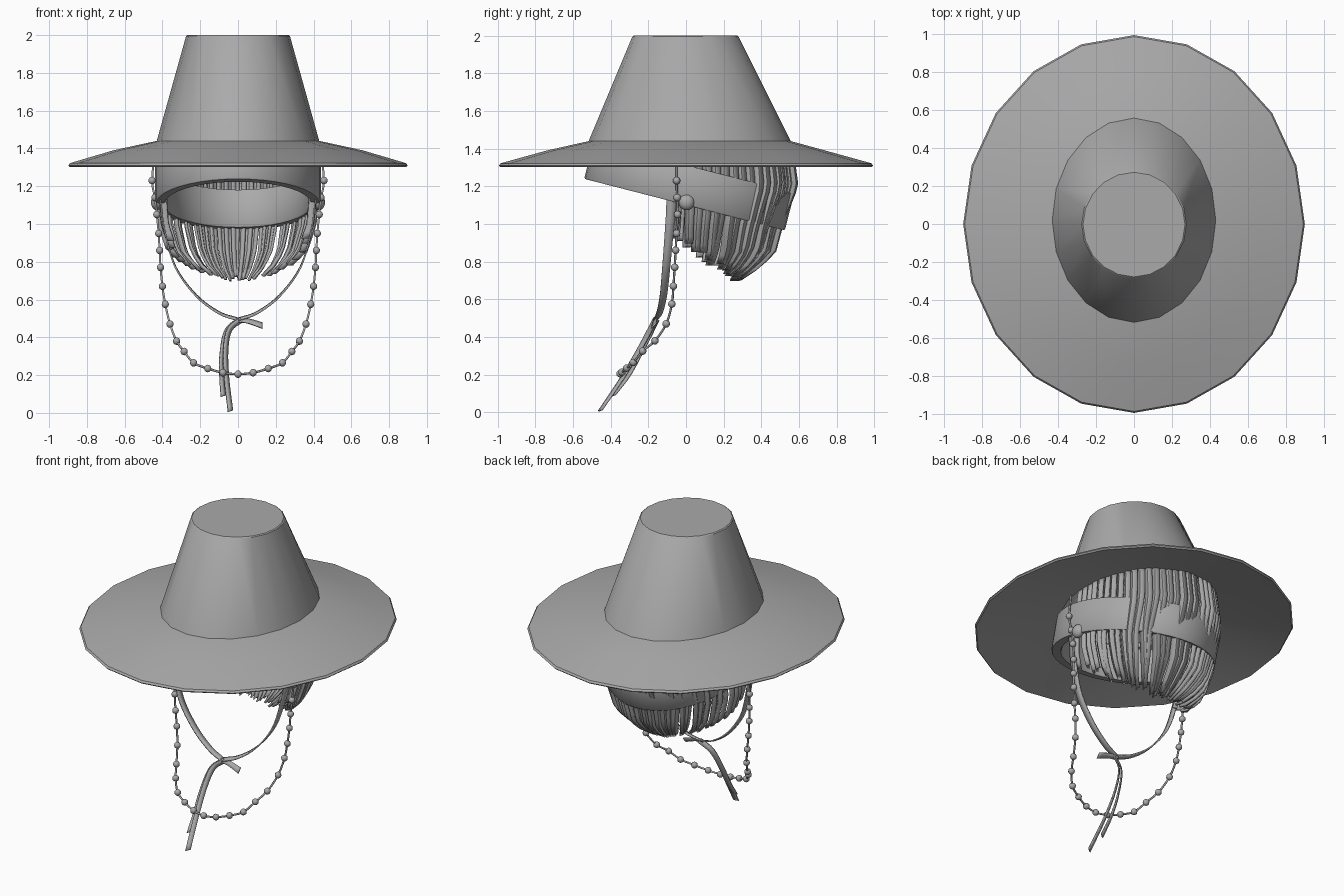
import bpy, bmesh, math, random
from mathutils import Vector, Matrix

random.seed(4)
if "Cube" in bpy.data.objects:
    bpy.data.objects.remove(bpy.data.objects["Cube"])

grey = bpy.data.materials.new("plain grey")
grey.use_nodes = True
grey.diffuse_color = (0.4, 0.4, 0.4, 1)
grey.node_tree.nodes["Principled BSDF"].inputs["Base Color"].default_value = (0.4, 0.4, 0.4, 1)


def finish(bm, name, angle=35, solid=0, recalc=True):
    """Turn a bmesh into a shaded object."""
    if recalc:
        bmesh.ops.recalc_face_normals(bm, faces=bm.faces)
    mesh = bpy.data.meshes.new(name)
    bm.to_mesh(mesh)
    bm.free()
    mesh.materials.append(grey)
    ob = bpy.data.objects.new(name, mesh)
    bpy.context.collection.objects.link(ob)
    if solid:
        mod = ob.modifiers.new("thickness", 'SOLIDIFY')
        mod.thickness = solid
    bpy.ops.object.select_all(action='DESELECT')
    ob.select_set(True)
    bpy.context.view_layer.objects.active = ob
    bpy.ops.object.shade_smooth_by_angle(angle=math.radians(angle))
    return ob


def loft(bm, rings, sides, closed=False):
    """Bridge elliptical rings given as (rx, ry, centre y, z)."""
    loops = []
    for rx, ry, cy, z in rings:
        loops.append([bm.verts.new((rx * math.sin(a), cy + ry * math.cos(a), z))
                      for a in (2 * math.pi * i / sides for i in range(sides))])
    pairs = list(zip(loops, loops[1:])) + ([(loops[-1], loops[0])] if closed else [])
    for a, b in pairs:
        for i in range(sides):
            j = (i + 1) % sides
            bm.faces.new((a[i], a[j], b[j], b[i]))
    return loops


def spline(points, steps=5):
    """Smooth path through the points."""
    p = [Vector(q) for q in points]
    p = [2 * p[0] - p[1]] + p + [2 * p[-1] - p[-2]]
    out = []
    for a, b, c, d in zip(p, p[1:], p[2:], p[3:]):
        for k in range(steps):
            t = k / steps
            out.append(0.5 * (2 * b + (c - a) * t + (2 * a - 5 * b + 4 * c - d) * t * t
                              + (3 * b - a - 3 * c + d) * t ** 3))
    return out + [p[-2]]


def lerp_table(table, z):
    """Interpolate rows (z, value, value...) sorted from high z to low z."""
    for a, b in zip(table, table[1:]):
        if z >= b[0]:
            t = (z - a[0]) / (b[0] - a[0])
            return [u + (v - u) * t for u, v in zip(a[1:], b[1:])]
    return table[-1][1:]


def ribbon(name, points, wide_start, wide_end):
    """Flat band along a path, its width vector blending from start to end."""
    bm = bmesh.new()
    path = spline(points)
    rows = []
    for i, p in enumerate(path):
        w = Vector(wide_start).lerp(Vector(wide_end), i / (len(path) - 1)) / 2
        rows.append((bm.verts.new(p - w), bm.verts.new(p + w)))
    for a, b in zip(rows, rows[1:]):
        bm.faces.new((a[0], a[1], b[1], b[0]))
    ob = finish(bm, name, 40, 0.008)
    ob.modifiers["thickness"].offset = 0
    return ob


# Hat crown: tapered, closed flat top, hollow inside
bm = bmesh.new()
loops = loft(bm, [(0.40, 0.50, 0.02, 1.42), (0.43, 0.537, 0.02, 1.44), (0.275, 0.282, -0.003, 1.995),
                  (0.268, 0.275, -0.003, 2.0)], 20)
bm.faces.new(loops[-1])
finish(bm, "hat_crown")

# Hat brim: sloping disc with a thin rim
bm = bmesh.new()
loft(bm, [(0.40, 0.50, 0.02, 1.445), (0.43, 0.537, 0.02, 1.44), (0.66, 0.74, 0, 1.39),
          (0.89, 0.985, 0, 1.322), (0.898, 0.993, 0, 1.31), (0.89, 0.985, 0, 1.302),
          (0.66, 0.74, 0, 1.365), (0.40, 0.50, 0.02, 1.415)], 20, True)
finish(bm, "hat_brim")

# Tilted head band
bm = bmesh.new()
loft(bm, [(0.435, 0.545, 0, 0), (0.44, 0.55, 0, 0.008), (0.44, 0.55, 0, 0.197), (0.435, 0.545, 0, 0.205),
          (0.39, 0.485, 0, 0.205), (0.385, 0.48, 0, 0.197), (0.385, 0.48, 0, 0.008),
          (0.39, 0.485, 0, 0)], 40, True)
bm.transform(Matrix.Translation((0, -0.008, 1.103)) @ Matrix.Rotation(math.radians(-14.4), 4, 'X'))
finish(bm, "head_band")

# Hair: overlapping strands round the back of the head, curling in at the nape
HAIR = [(1.42, 0.38, 0.49), (1.2, 0.405, 0.52), (1.0, 0.395, 0.44), (0.85, 0.345, 0.40),
        (0.77, 0.27, 0.32), (0.69, 0.14, 0.20)]
bm = bmesh.new()
strands, rows = 38, 14
span = math.radians(102)
for s in range(strands):
    u0 = -span + 2 * span * s / strands
    u1 = u0 + 2 * span / strands * 1.25
    mid = abs(u0 + u1) / 2 / span
    low = 0.695 + 0.23 * mid ** 3 + random.uniform(0, 0.025)
    lift = random.uniform(0.0, 0.02)
    side = 1 if u0 + u1 > 0 else -1
    wave = random.uniform(-0.05, 0.05)
    grid = []
    for r in range(rows + 1):
        t = r / rows
        z = 1.42 + (low - 1.42) * t
        rx, ry = lerp_table(HAIR, z)
        row = []
        for k in range(3):
            u = u0 + (u1 - u0) * k / 2 + wave * t * t + side * 0.14 * mid * max(0, t - 0.6)
            puff = lift + (0.012, 0.016, -0.014)[k] * side ** (k != 1)
            row.append(bm.verts.new(((rx + puff) * math.sin(u), 0.05 + (ry + puff) * math.cos(u), z)))
        grid.append(row)
    for a, b in zip(grid, grid[1:]):
        for k in range(2):
            bm.faces.new((a[k], b[k], b[k + 1], a[k + 1]))
bmesh.ops.reverse_faces(bm, faces=bm.faces)
finish(bm, "hair", 40, 0.014, False)

# Chin ribbon, with its two long tails and short loop end
half = [(0.415, -0.075, 1.22), (0.405, -0.08, 1.08), (0.385, -0.09, 0.95), (0.33, -0.105, 0.77),
        (0.22, -0.12, 0.62), (0.1, -0.14, 0.53), (0, -0.16, 0.495)]
for name, sx in (("left", 1), ("right", -1)):
    ribbon(name + "_chin_ribbon", [(x * sx, y, z) for x, y, z in half], (0, 0.055, 0), (0, 0.03, 0.012))
ribbon("ribbon_short_end", [(-0.01, -0.16, 0.49), (0.05, -0.165, 0.487), (0.13, -0.17, 0.462)],
       (0, 0.02, 0.015), (0, 0.025, 0.03))
ribbon("ribbon_long_tail", [(0.02, -0.16, 0.495), (-0.045, -0.19, 0.44), (-0.065, -0.25, 0.33),
                            (-0.06, -0.34, 0.18), (-0.04, -0.455, 0.01)], (0.02, 0.02, -0.02), (0.025, 0.02, 0.008))
ribbon("ribbon_second_tail", [(0.01, -0.155, 0.495), (-0.06, -0.185, 0.43), (-0.085, -0.25, 0.3),
                              (-0.085, -0.31, 0.19), (-0.078, -0.385, 0.09)], (0.02, 0.02, -0.02), (0.025, 0.02, 0.008))

# Bead string: mirrored bead positions on a thin cord
beads = [(0.455, -0.05, 1.23), (0.44, -0.047, 1.14), (0.43, -0.045, 1.05), (0.42, -0.05, 0.95),
         (0.415, -0.055, 0.86), (0.41, -0.06, 0.77), (0.4, -0.067, 0.67), (0.385, -0.075, 0.575),
         (0.36, -0.105, 0.47), (0.325, -0.165, 0.38), (0.285, -0.23, 0.325), (0.235, -0.28, 0.265),
         (0.16, -0.315, 0.235), (0.08, -0.34, 0.213), (0, -0.35, 0.205)]
chain = beads + [(-x, y, z) for x, y, z in reversed(beads[:-1])]
bm = bmesh.new()
for p in chain:
    bmesh.ops.create_uvsphere(bm, u_segments=10, v_segments=8, radius=0.02, matrix=Matrix.Translation(p))
finish(bm, "beads", 60)

curve = bpy.data.curves.new("bead_cord", 'CURVE')
curve.dimensions = '3D'
curve.bevel_depth = 0.006
curve.bevel_resolution = 1
curve.materials.append(grey)
path = spline([(0.44, -0.05, 1.38)] + chain + [(-0.44, -0.05, 1.38)], 3)
line = curve.splines.new('POLY')
line.points.add(len(path) - 1)
for point, p in zip(line.points, path):
    point.co = (*p, 1)
bpy.context.collection.objects.link(bpy.data.objects.new("bead_cord", curve))

# Round studs at the temples
bm = bmesh.new()
for sx in (1, -1):
    bmesh.ops.create_uvsphere(bm, u_segments=14, v_segments=10, radius=0.042,
                              matrix=Matrix.Translation((sx * 0.43, 0.003, 1.115)) @ Matrix.Diagonal((0.75, 1, 1, 1)))
finish(bm, "temple_studs", 60)
